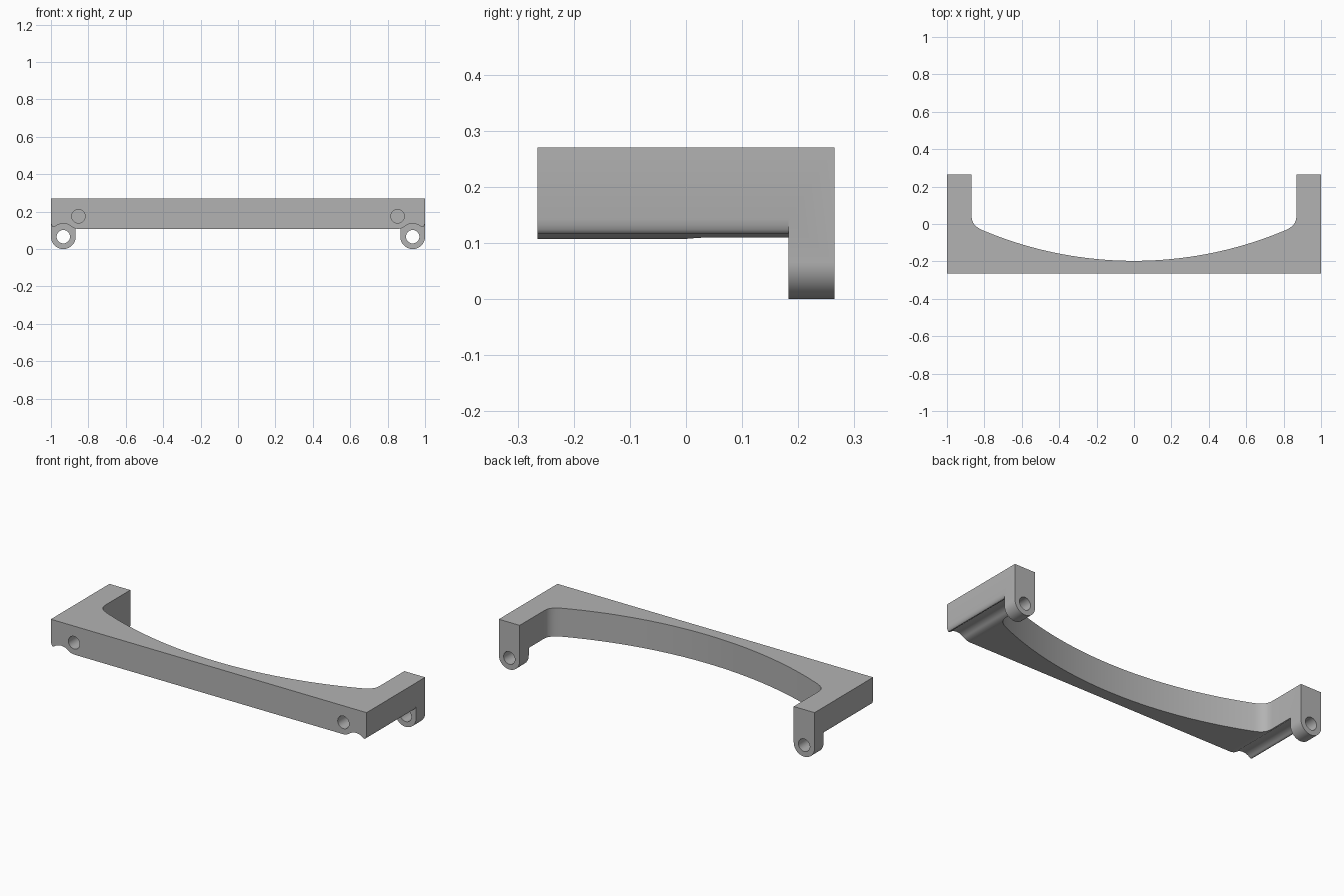
import bpy, bmesh
from math import sin, cos, pi, radians, sqrt, atan2
from mathutils import Vector

if "Cube" in bpy.data.objects:
    bpy.data.objects.remove(bpy.data.objects["Cube"])

grey = bpy.data.materials.new("plain grey")
grey.use_nodes = True
grey.diffuse_color = (0.45, 0.45, 0.45, 1)
grey.node_tree.nodes["Principled BSDF"].inputs["Base Color"].default_value = grey.diffuse_color

# Main dimensions
TOP, UNDER = 0.27, 0.107
FRONT, BACK, LUG_FRONT = -0.265, 0.265, 0.183
PIVOT_X, PIVOT_Z, LUG_R = 0.934, 0.066, 0.066
HOLE_R = 0.036
INNER = PIVOT_X - LUG_R


def prism(name, points, start, end, axis):
    """Extrude a 2D outline along Z (plan outline) or Y (front outline)."""
    bm = bmesh.new()
    place = (lambda p: (p[0], p[1], start)) if axis == "Z" else (lambda p: (p[0], start, p[1]))
    face = bm.faces.new([bm.verts.new(place(p)) for p in points])
    moved = bmesh.ops.extrude_face_region(bm, geom=[face])["geom"]
    step = Vector((0, 0, end - start)) if axis == "Z" else Vector((0, end - start, 0))
    bmesh.ops.translate(bm, vec=step, verts=[v for v in moved if isinstance(v, bmesh.types.BMVert)])
    bmesh.ops.recalc_face_normals(bm, faces=bm.faces)
    mesh = bpy.data.meshes.new(name)
    bm.to_mesh(mesh)
    bm.free()
    mesh.materials.append(grey)
    obj = bpy.data.objects.new(name, mesh)
    bpy.context.collection.objects.link(obj)
    return obj


def arc(cx, cy, r, a0, a1, n):
    return [(cx + r * cos(a0 + (a1 - a0) * i / n), cy + r * sin(a0 + (a1 - a0) * i / n))
            for i in range(n + 1)]


def blend(a, b, c, n=8):
    """Rounded corner from a to c, pulled towards b."""
    a, b, c = Vector(a), Vector(b), Vector(c)
    return [tuple(a * (1 - t) ** 2 + b * 2 * t * (1 - t) + c * t * t)
            for t in [i / n for i in range(n + 1)]]


def mirrored(half):
    """Join a right half outline to its mirror image, from left to right."""
    return [(-x, y) for x, y in reversed(half)] + [p for p in half if p[0] > 0]


# Plan outline: straight front, bowed rear edge, filleted side arms
low, end_x, end_y = -0.197, 0.81, -0.033
bow_r = (end_x ** 2 + (end_y - low) ** 2) / (2 * (end_y - low))
half = [(x, low + bow_r - sqrt(bow_r ** 2 - x * x)) for x in [end_x * i / 24 for i in range(25)]]
slope = end_x / sqrt(bow_r ** 2 - end_x ** 2)
half += blend(half[-1], (INNER, end_y + slope * (INNER - end_x)), (INNER, 0.04))[1:]
half += [(INNER, BACK), (1, BACK), (1, FRONT)]
frame = prism("curved_bracket", mirrored(half), 0, TOP, "Z")

# Underside: flat middle, rounded lip, groove concentric with the lug, rounded outer lip
GROOVE_R = 0.07
groove = arc(PIVOT_X, PIVOT_Z, GROOVE_R, radians(130), radians(50), 16)
profile = blend((0.845, UNDER), (0.872, UNDER), groove[0]) + groove[1:]
profile += blend(groove[-1], (0.995, 0.108), (1.0, 0.142), 6)[1:]
profile += [(1.1, 0.142), (1.1, -0.1)]
cutters = [prism("underside_cutter", mirrored(profile), FRONT - 0.1, LUG_FRONT, "Y")]

for side, s in (("left", 1), ("right", -1)):
    # Round bottom of the lug
    lug = arc(s * PIVOT_X, PIVOT_Z, LUG_R, 0, -pi, 32)
    x0, x1 = s * PIVOT_X + 0.15, s * PIVOT_X - 0.15
    lug = [(x0, PIVOT_Z)] + lug + [(x1, PIVOT_Z), (x1, -0.1), (x0, -0.1)]
    cutters.append(prism(side + "_lug_cutter", lug, 0.15, BACK + 0.1, "Y"))
    # Through hole in the lug and blind screw hole in the front
    pin = arc(s * PIVOT_X, PIVOT_Z, HOLE_R, 0, 2 * pi, 32)[:-1]
    cutters.append(prism(side + "_pivot_cutter", pin, 0.15, BACK + 0.1, "Y"))
    screw = arc(s * 0.853, 0.175, HOLE_R, 0, 2 * pi, 32)[:-1]
    cutters.append(prism(side + "_screw_cutter", screw, FRONT - 0.1, FRONT + 0.14, "Y"))

for cutter in cutters:
    cutter.hide_render = True
    cutter.hide_set(True)
    cut = frame.modifiers.new(cutter.name, "BOOLEAN")
    cut.operation = "DIFFERENCE"
    cut.solver = "EXACT"
    cut.object = cutter

# Bake the cuts, remove the cutters, then smooth the curved faces
bpy.context.view_layer.update()
baked = bpy.data.meshes.new_from_object(frame.evaluated_get(bpy.context.evaluated_depsgraph_get()))
frame.modifiers.clear()
frame.data = baked
for cutter in cutters:
    bpy.data.objects.remove(cutter)
bpy.ops.object.select_all(action="DESELECT")
frame.select_set(True)
bpy.context.view_layer.objects.active = frame
bpy.ops.object.shade_smooth_by_angle(angle=radians(30))
